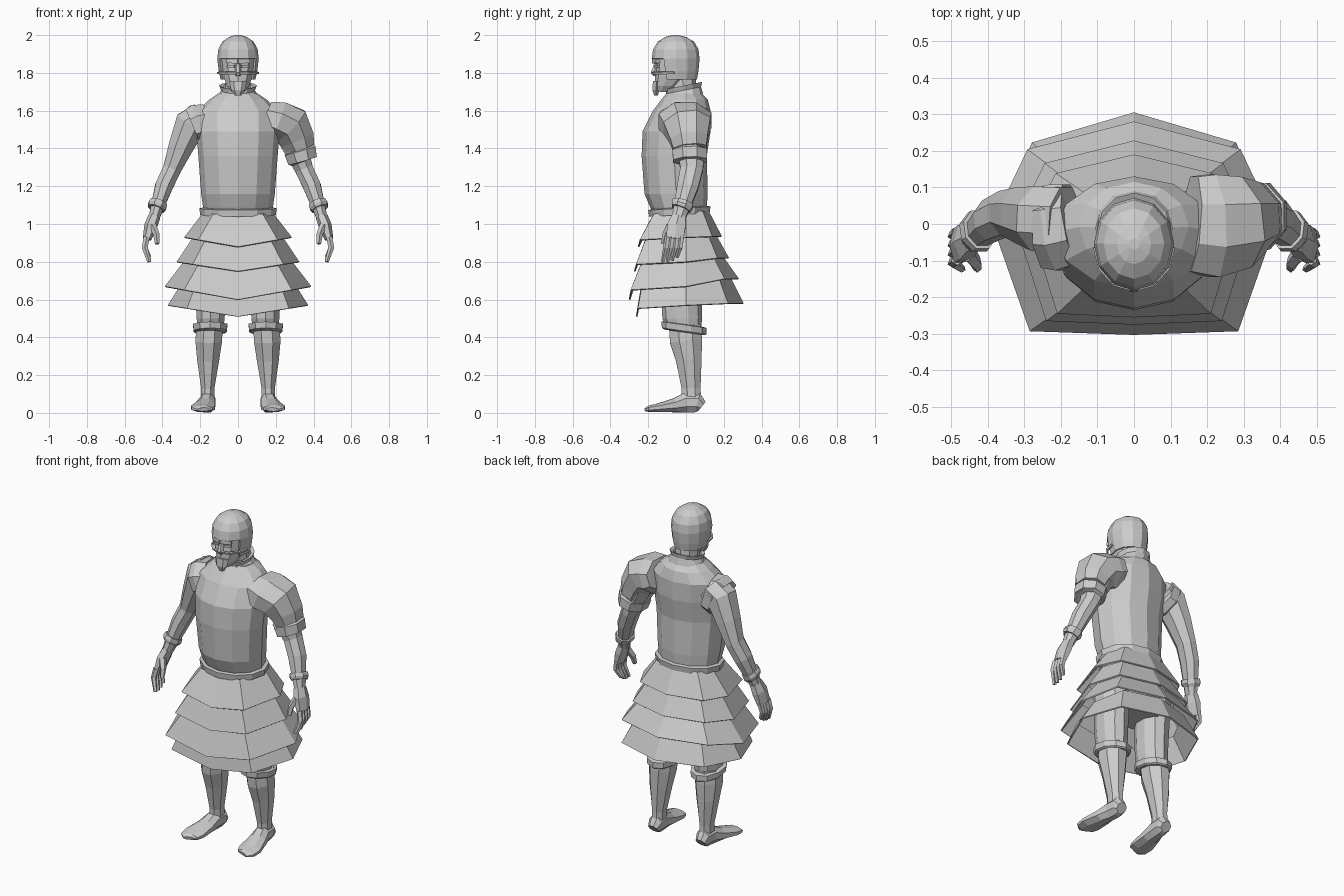
import bpy, bmesh, math
from mathutils import Vector

grey = bpy.data.materials.new("plain grey")
grey.diffuse_color = (0.6, 0.6, 0.6, 1)


def skin(name, rings, cap0=True, cap1=True, thick=0, drop=None):
    """Join equal-length point rings with quads; drop removes faces by rule."""
    bm = bmesh.new()
    rows = [[bm.verts.new(p) for p in r] for r in rings]
    n = len(rows[0])
    for a, b in zip(rows, rows[1:]):
        for i in range(n):
            j = (i + 1) % n
            bm.faces.new((a[i], a[j], b[j], b[i]))
    if cap0:
        bm.faces.new(rows[0][::-1])
    if cap1:
        bm.faces.new(rows[-1])
    bmesh.ops.recalc_face_normals(bm, faces=bm.faces)
    if drop:
        gone = [f for f in bm.faces if drop(f.calc_center_median(), f.normal)]
        bmesh.ops.delete(bm, geom=gone, context='FACES')
    me = bpy.data.meshes.new(name)
    bm.to_mesh(me)
    bm.free()
    me.materials.append(grey)
    ob = bpy.data.objects.new(name, me)
    bpy.context.collection.objects.link(ob)
    if thick:
        m = ob.modifiers.new("thickness", 'SOLIDIFY')
        m.thickness, m.offset = thick, -1
    return ob


def hull(name, rows, n=12, cx=0, tilt=0, **kw):
    """Upright body: rows of (z, half width, front y, back y); tilt lifts the back."""
    rings = []
    for z, hw, yf, yb in rows:
        ring = []
        for i in range(n):
            a = 2 * math.pi * i / n
            y = (yf + yb) / 2 - (yb - yf) / 2 * math.cos(a)
            ring.append((cx + hw * math.sin(a), y, z + tilt * y))
        rings.append(ring)
    return skin(name, rings, **kw)


def limb(name, stations, ref=(0, 1, 0), n=8, **kw):
    """Tube along a path: stations of (x, y, z, radius along ref, other radius)."""
    pts = [Vector(s[:3]) for s in stations]
    ref, rings = Vector(ref), []
    for k, s in enumerate(stations):
        t = (pts[min(k + 1, len(pts) - 1)] - pts[max(k - 1, 0)]).normalized()
        u = (ref - t * ref.dot(t)).normalized()
        v = t.cross(u)
        ring = []
        for i in range(n):
            a = 2 * math.pi * (i + 0.5) / n
            c = 1 / math.cos(math.pi / n)
            ring.append(pts[k] + u * s[3] * c * math.cos(a) + v * s[4] * c * math.sin(a))
        rings.append(ring)
    return skin(name, rings, **kw)


# Breastplate, waist belt and hips
hull("torso", [(1.05, .175, -.17, .10), (1.09, .185, -.19, .11), (1.16, .195, -.22, .115),
               (1.36, .21, -.235, .11), (1.49, .22, -.23, .13), (1.6, .215, -.175, .13),
               (1.66, .15, -.13, .115), (1.69, .105, -.105, .085)])
hull("belt", [(1.05, .20, -.195, .125), (1.085, .205, -.20, .13), (1.09, .18, -.18, .11)],
     tilt=.06, cap0=False, cap1=False)
hull("hips", [(.72, .19, -.13, .1), (.85, .2, -.15, .11), (1.06, .17, -.16, .1)])

# Collar and neck
hull("collar", [(1.67, .115, -.115, .09), (1.71, .09, -.105, .08), (1.735, .1, -.11, .085),
                (1.73, .08, -.09, .065)], tilt=.2, cap0=False, cap1=False)
hull("neck", [(1.64, .07, -.08, .06), (1.8, .065, -.09, .05)], n=8)

# Head, beard, nose and helmet with an open front
hull("face", [(1.70, .035, -.155, -.08), (1.73, .06, -.165, -.03), (1.78, .082, -.165, .03),
              (1.83, .09, -.16, .05), (1.89, .09, -.16, .05)], n=10)
limb("beard", [(0, -.155, 1.755, .02, .04), (0, -.16, 1.71, .018, .032), (0, -.158, 1.68, .01, .015)], n=6)
limb("nose", [(0, -.158, 1.85, .01, .01), (0, -.168, 1.80, .018, .016), (0, -.165, 1.785, .008, .012)], n=6)
for s in (-1, 1):
    limb("brow", [(0, -.168, 1.862, .012, .012), (s * .06, -.148, 1.862, .012, .01)], n=4)
    limb("eye", [(s * .018, -.16, 1.835, .006, .006), (s * .055, -.145, 1.835, .006, .006)], n=4)
helmet_rows = [(1.765, .092, -.155, .058), (1.81, .102, -.168, .066), (1.875, .11, -.182, .072),
               (1.925, .104, -.174, .066), (1.965, .083, -.15, .043), (1.99, .047, -.11, .0),
               (2.0, .015, -.07, -.04)]
hull("helmet", helmet_rows, cap0=False, thick=.01,
     drop=lambda c, nrm: c.z < 1.87 and c.y < -.1)
hull("face_guard", [(1.795, .1, -.172, .05), (1.807, .102, -.176, .05)], cap0=False, cap1=False,
     thick=.01, drop=lambda c, nrm: c.y > -.06)


def skirt_ring(corner, side, yf, yb, zf, zs, zb):
    half = [(corner, yf + .01, zf + (zs - zf) * corner / side), (side, 0, zs),
            (side * .75, yb * .73, zb)]
    return ([(0, yf, zf)] + half + [(0, yb, zb)] + [(-x, y, z) for x, y, z in half[::-1]])


# Four overlapping skirt tiers
tiers = [((.13, .185, -.18, .12, 1.04, 1.06, 1.07), (.21, .285, -.255, .19, .88, .93, .935)),
         ((.16, .225, -.215, .15, .92, .95, .96), (.24, .325, -.275, .228, .75, .80, .82)),
         ((.19, .265, -.235, .185, .80, .83, .845), (.285, .388, -.303, .28, .60, .67, .71)),
         ((.22, .29, -.24, .23, .66, .70, .73), (.27, .372, -.265, .305, .51, .57, .58))]
for k, (top, bottom) in enumerate(tiers):
    skin(f"skirt_tier_{k + 1}", [skirt_ring(*top), skirt_ring(*bottom)], cap0=False, cap1=False, thick=.008)

# Legs and feet
for s in (-1, 1):
    hull("trouser_leg", [(.44, .07, -.10, .08), (.5, .078, -.125, .085), (.58, .082, -.13, .085),
                         (.85, .095, -.13, .1)], n=10, cx=s * .145)
    hull("knee_band", [(.425, .082, -.115, .1), (.432, .092, -.128, .108), (.465, .096, -.13, .108),
                       (.468, .075, -.1, .085)], n=10, cx=s * .147, tilt=-.14)
    limb("lower_leg", [(s * .15, -.005, .46, .085, .07), (s * .155, 0, .38, .085, .07),
                       (s * .158, .015, .28, .068, .058), (s * .16, .027, .13, .05, .035),
                       (s * .16, .03, .03, .052, .037)], n=8)
    limb("foot", [(s * .16, .085, .035, .03, .03), (s * .16, .06, .055, .042, .053),
                  (s * .163, .0, .055, .042, .053), (s * .172, -.06, .04, .052, .037),
                  (s * .186, -.15, .027, .064, .022), (s * .19, -.195, .022, .055, .017),
                  (s * .185, -.21, .018, .03, .01)], ref=(1, 0, 0))

# Arms, cuffs and hands
for s in (-1, 1):
    limb("arm", [(s * .19, .01, 1.57, .09, .075), (s * .25, .015, 1.53, .088, .085),
                 (s * .302, .025, 1.41, .075, .066), (s * .35, .03, 1.29, .06, .048),
                 (s * .392, .01, 1.2, .056, .047), (s * .43, -.025, 1.08, .042, .034),
                 (s * .445, -.04, 1.03, .035, .028)])
    limb("wrist_cuff", [(s * .42, -.015, 1.115, .055, .046), (s * .428, -.022, 1.095, .056, .05),
                        (s * .434, -.028, 1.08, .05, .042)])
    limb("palm", [(s * .443, -.038, 1.04, .036, .028), (s * .462, -.05, .99, .048, .03),
                  (s * .482, -.06, .92, .046, .02)], n=6)
    limb("thumb", [(s * .452, -.08, .99, .02, .018), (s * .432, -.105, .945, .016, .014),
                   (s * .428, -.12, .895, .011, .01)], n=5)
    for k in range(4):
        y, tip = -.098 + k * .025, .80 + (.0, -.0, .008, .025)[k]
        limb("finger", [(s * .483, y, .93, .012, .014), (s * .494, y - .008, .875, .012, .013),
                        (s * .47, y - .025, tip, .008, .009)], n=5)

# Seam plate on the bare shoulder
limb("shoulder_rim", [(-.165, .0, 1.54, .11, .095), (-.215, -.01, 1.525, .118, .108),
                      (-.238, -.01, 1.515, .11, .1)])

# Layered pad and strap on the armoured shoulder
limb("shoulder_pad", [(.155, .0, 1.565, .13, .085), (.215, -.005, 1.545, .14, .105),
                      (.278, .005, 1.52, .125, .108), (.315, .015, 1.45, .1, .09),
                      (.332, .02, 1.40, .088, .075)])
limb("arm_strap", [(.325, .02, 1.395, .075, .07), (.328, .02, 1.388, .092, .085),
                   (.342, .022, 1.335, .09, .078), (.344, .022, 1.33, .07, .06)])
